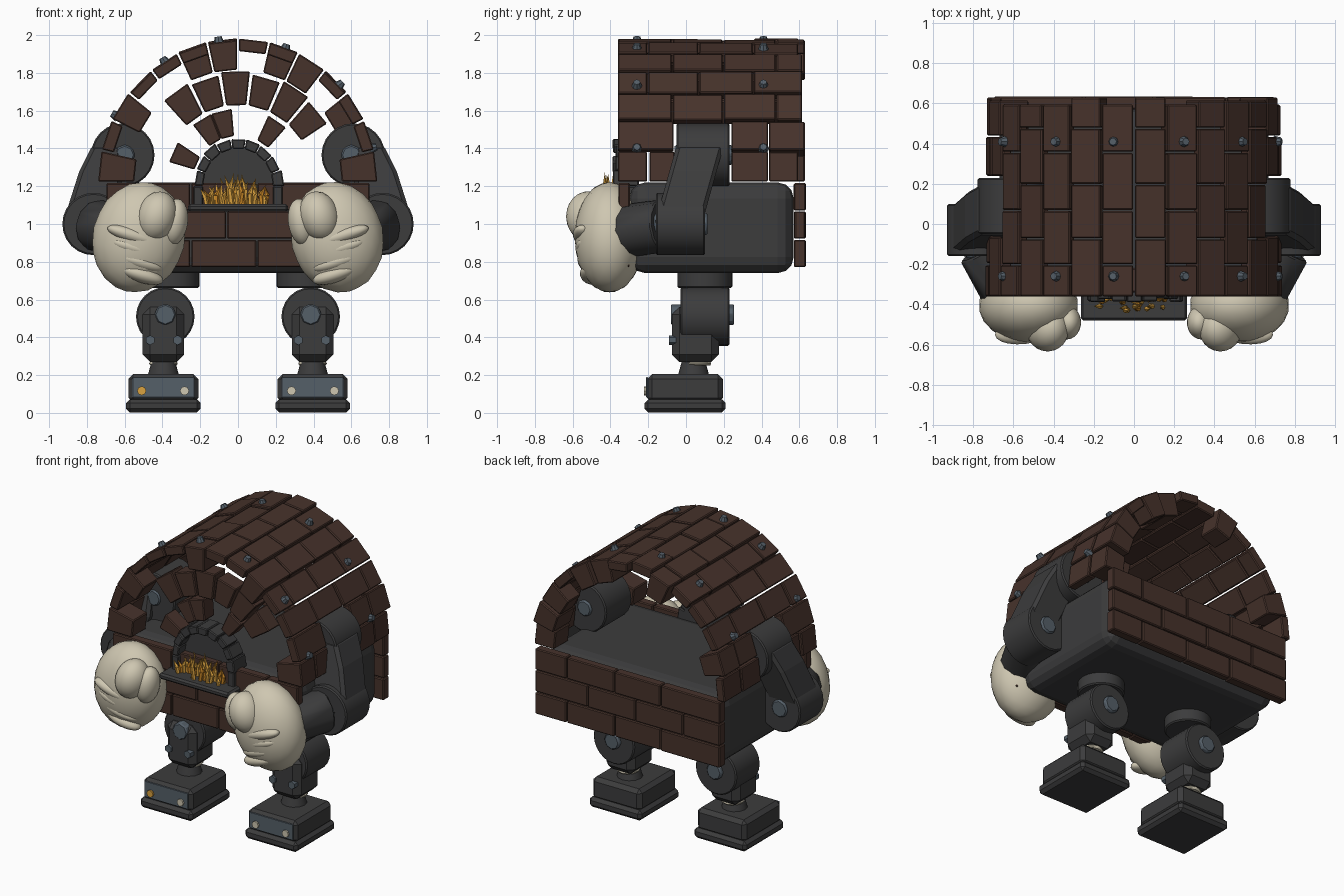
import bpy, bmesh, random
from math import sin, cos, pi, radians
from mathutils import Vector, Matrix

random.seed(4)
if "Cube" in bpy.data.objects:
    bpy.data.objects.remove(bpy.data.objects["Cube"], do_unlink=True)


def material(name, rgb):
    m = bpy.data.materials.new(name)
    m.use_nodes = True
    m.diffuse_color = (*rgb, 1)
    m.node_tree.nodes["Principled BSDF"].inputs["Base Color"].default_value = (*rgb, 1)
    return m


BRICK = material("brown brick", (0.062, 0.032, 0.024))
IRON = material("dark iron", (0.045, 0.045, 0.046))
STEEL = material("blue grey steel", (0.09, 0.115, 0.14))
CREAM = material("cream", (0.62, 0.57, 0.44))
GOLD = material("gold flame", (0.70, 0.36, 0.05))
ORANGE = material("orange flame", (0.58, 0.24, 0.02))
ROOF_Z = 1.22


def finish(name, bm, mat, bevel=0, segments=1, smooth=False):
    bmesh.ops.recalc_face_normals(bm, faces=bm.faces)
    me = bpy.data.meshes.new(name)
    bm.to_mesh(me)
    bm.free()
    ob = bpy.data.objects.new(name, me)
    bpy.context.collection.objects.link(ob)
    me.materials.append(mat)
    if bevel:
        mod = ob.modifiers.new("bevel", "BEVEL")
        mod.width, mod.segments = bevel, segments
    if smooth:
        bpy.ops.object.select_all(action="DESELECT")
        bpy.context.view_layer.objects.active = ob
        ob.select_set(True)
        bpy.ops.object.shade_smooth_by_angle(angle=radians(35))
    return ob


def add_box(bm, lo, hi):
    lo, hi = Vector(lo), Vector(hi)
    bmesh.ops.create_cube(bm, size=1, matrix=Matrix.Translation((lo + hi) / 2)
                          @ Matrix.Diagonal((*(hi - lo), 1)))


def box(name, centre, size, mat, bevel=0, segments=1):
    bm = bmesh.new()
    c, h = Vector(centre), Vector(size) / 2
    add_box(bm, c - h, c + h)
    return finish(name, bm, mat, bevel, segments)


def add_rod(bm, a, b, r1, r2, sides):
    a, b = Vector(a), Vector(b)
    rot = (b - a).to_track_quat("Z", "Y").to_matrix().to_4x4()
    bmesh.ops.create_cone(bm, cap_ends=True, segments=sides, radius1=r1, radius2=r2,
                          depth=(b - a).length, matrix=Matrix.Translation((a + b) / 2) @ rot)


def rod(name, a, b, r, mat, r2=None, sides=24, bevel=0.008):
    bm = bmesh.new()
    add_rod(bm, a, b, r, r if r2 is None else r2, sides)
    return finish(name, bm, mat, bevel, 1, True)


def ball(name, centre, radii, mat, tilt=0, turn=0):
    bm = bmesh.new()
    mtx = (Matrix.Translation(centre) @ Matrix.Rotation(turn, 4, "Z")
           @ Matrix.Rotation(tilt, 4, "Y") @ Matrix.Diagonal((*radii, 1)))
    bmesh.ops.create_icosphere(bm, subdivisions=3, radius=1, matrix=mtx)
    return finish(name, bm, mat, smooth=True)


def prism(bm, pts, y0, y1, shear=0, z0=0):
    """Extrude an x-z outline along y, leaning it by height."""
    rings = [[bm.verts.new((x, y + (z - z0) * shear, z)) for x, z in pts] for y in (y0, y1)]
    for ring in rings:
        bm.faces.new(ring)
    for i in range(len(pts)):
        j = (i + 1) % len(pts)
        bm.faces.new((rings[0][i], rings[0][j], rings[1][j], rings[1][i]))


def arch_brick(bm, a0, a1, r0, r1, y0, y1, cz=ROOF_Z, zs=1.03):
    a0, a1 = radians(a0), radians(a1)
    pts = [(r * cos(a), cz + zs * r * sin(a)) for r, a in ((r0, a0), (r1, a0), (r1, a1), (r0, a1))]
    prism(bm, pts, y0, y1)


# Barrel roof of staggered bricks, notched for the shoulders
bm = bmesh.new()
courses, gap = 14, 0.006
step = 180 / courses
for k in range(courses):
    low = k < 2 or k >= courses - 2
    front, back = -0.36, random.choice((0.6, 0.62, 0.635))
    if low:
        cuts = [(front, -0.06), (0.24, 0.44), (0.44, back)]
    else:
        edges = [front] + [y for y in ((-0.2, 0.07, 0.36) if k % 2 else (-0.07, 0.2, 0.48))] + [back]
        cuts = list(zip(edges, edges[1:]))
    for i, (y0, y1) in enumerate(cuts):
        inner = 0.675
        if i in (0, len(cuts) - 1) and random.random() < 0.3:
            inner = 0.58
        if k in (0, courses - 1) and i == 0:
            inner, y1 = 0.55, -0.2
            arch_brick(bm, k * step + 0.4, (k + 1) * step - 0.4, 0.675, 0.735, y1 + gap, -0.06)
        outer = 0.735 + random.uniform(-0.006, 0.006)
        arch_brick(bm, k * step + 0.4, (k + 1) * step - 0.4, inner, outer, y0, y1 - gap)
finish("brick_roof", bm, BRICK, 0.006)

# Broken arch of bricks around the hearth
bm = bmesh.new()
for k in range(6):
    a = 32 + k * 17
    arch_brick(bm, a + 0.7, a + 16, 0.4, 0.56 + 0.015 * (k % 2), -0.34, -0.22)
for a in (48, 95, 112, 147):
    arch_brick(bm, a, a + 17, 0.24, 0.38, -0.33, -0.22)
finish("hearth_arch_bricks", bm, BRICK, 0.006)

# Roof rivets
bm = bmesh.new()
for a in (14, 43, 70, 98, 122, 152):
    d = Vector((cos(radians(a)), 0, sin(radians(a)) * 1.03))
    for y in (-0.26, 0.41):
        base = Vector((0, y, ROOF_Z))
        add_rod(bm, base + d * 0.72, base + d * 0.757, 0.03, 0.018, 8)
finish("roof_rivets", bm, STEEL)

# Front and back brick walls
for name, y0, y1 in (("front_wall", -0.36, -0.295), ("back_wall", 0.57, 0.635)):
    bm = bmesh.new()
    for row in range(3):
        z = 0.772 + row * 0.15
        inner = (-0.42, -0.06, 0.3) if row % 2 else (-0.25, 0.1, 0.46)
        edges = [-0.7, *inner, 0.7]
        for x0, x1 in zip(edges, edges[1:]):
            out = random.uniform(0, 0.008)
            add_box(bm, (x0 + gap / 2, y0 + out, z), (x1 - gap / 2, y1 - out, z + 0.144))
    finish(name, bm, BRICK, 0.006)

# Iron body
box("body", (0, 0.135, 0.98), (1.34, 0.87, 0.48), IRON, 0.085, 3)

# Hearth hood, its back, tray and fire
bm = bmesh.new()
for k in range(9):
    arch_brick(bm, k * 20, k * 20 + 19, 0.185, random.uniform(0.225, 0.245),
               -0.38 + random.uniform(-0.01, 0.01), -0.25, 1.2, 1.08)
for s in (-1, 1):
    add_box(bm, (s * 0.21 - 0.025, -0.38, 1.08), (s * 0.21 + 0.025, -0.25, 1.2))
finish("hearth_hood", bm, IRON, 0.006)
bm = bmesh.new()
arc = [(0.2 * cos(i * pi / 10), 1.2 + 0.215 * sin(i * pi / 10)) for i in range(11)]
prism(bm, arc + [(-0.2, 1.08), (0.2, 1.08)], -0.31, -0.25)
finish("hearth_back", bm, IRON)
box("hearth_tray", (0, -0.41, 1.085), (0.53, 0.14, 0.04), IRON, 0.012)
for name, mat, count in (("gold_flames", GOLD, 22), ("orange_flames", ORANGE, 14)):
    bm = bmesh.new()
    for i in range(count):
        x = -0.165 + 0.33 * (i + random.random() * 0.6) / count
        y = random.uniform(-0.43, -0.34)
        h = (0.2 - 0.65 * abs(x)) * random.uniform(0.5, 1)
        mid = Vector((x + random.uniform(-0.015, 0.015), y, 1.1 + h * 0.5))
        add_rod(bm, (x, y, 1.09), mid, 0.012, 0.014, 5)
        add_rod(bm, mid, mid + Vector((random.uniform(-0.03, 0.03), 0, h * 0.5)), 0.014, 0, 5)
    finish(name, bm, mat)

for s, side in ((-1, "right"), (1, "left")):
    # Arm: shoulder drum, upper arm, elbow drum, forearm
    rod(side + "_shoulder", (s * 0.61, -0.05, 1.365), (s * 0.61, 0.23, 1.365), 0.168, IRON)
    rod(side + "_shoulder_axle", (s * 0.6, -0.06, 1.365), (s * 0.6, 0.245, 1.365), 0.055, STEEL, sides=8)
    bm = bmesh.new()
    outline = [(0.62, 1.42), (0.77, 1.42), (0.84, 1.28), (0.91, 1.06), (0.8, 0.94), (0.69, 1.02), (0.61, 1.24)]
    prism(bm, [(s * x, z) for x, z in outline], -0.11, 0.14, 0.28, 1.2)
    finish(side + "_upper_arm", bm, IRON, 0.02)
    rod(side + "_elbow", (s * 0.765, -0.16, 1.0), (s * 0.765, 0.1, 1.0), 0.165, IRON)
    rod(side + "_elbow_axle", (s * 0.78, -0.17, 1.0), (s * 0.78, 0.115, 1.0), 0.06, STEEL, sides=8)
    rod(side + "_forearm", (s * 0.74, -0.12, 0.99), (s * 0.62, -0.34, 0.96), 0.14, IRON, sides=12)

    # Fist with a thumb and curled fingers
    ball(side + "_palm", (s * 0.525, -0.405, 0.93), (0.245, 0.185, 0.295), CREAM, -s * 0.22)
    ball(side + "_thumb", (s * 0.43, -0.52, 1.04), (0.105, 0.115, 0.135), CREAM, -s * 0.3)
    ball(side + "_thumb_tip", (s * 0.335, -0.49, 1.01), (0.07, 0.085, 0.125), CREAM, -s * 0.15)
    for i in range(4):
        ball(f"{side}_finger_{i + 1}", (s * (0.545 - 0.012 * i), -0.535 + 0.012 * i, 0.935 - 0.068 * i),
             (0.155 - 0.012 * i, 0.062, 0.042), CREAM, -s * 0.3, -s * 0.12)

    # Leg: hip, knee drum, shin, ankle
    rod(side + "_hip", (s * 0.35, 0.1, 0.66), (s * 0.35, 0.1, 0.77), 0.145, IRON)
    rod(side + "_knee", (s * 0.385, -0.03, 0.51), (s * 0.385, 0.23, 0.51), 0.155, IRON)
    rod(side + "_knee_axle", (s * 0.385, -0.08, 0.52), (s * 0.385, 0.255, 0.52), 0.058, STEEL, sides=8)
    box(side + "_shin", (s * 0.395, 0.05, 0.415), (0.22, 0.25, 0.29), IRON, 0.04)
    rod(side + "_ankle", (s * 0.395, 0.04, 0.19), (s * 0.395, 0.04, 0.3), 0.085, IRON, 0.055, 12)
    rod(side + "_ankle_ring", (s * 0.395, 0.06, 0.25), (s * 0.395, 0.06, 0.272), 0.075, CREAM, sides=12)
    for n, x in (("outer", 0.465), ("inner", 0.32)):
        rod(f"{side}_{n}_shin_bolt", (s * x, -0.09, 0.385), (s * x, -0.05, 0.385), 0.026, STEEL, sides=6, bevel=0)

    # Foot with a steel toe plate and two lamps
    box(side + "_sole", (s * 0.395, -0.005, 0.037), (0.395, 0.43, 0.07), IRON, 0.02)
    box(side + "_foot", (s * 0.395, -0.005, 0.13), (0.37, 0.4, 0.15), IRON, 0.025)
    box(side + "_toe_plate", (s * 0.395, -0.206, 0.135), (0.33, 0.009, 0.11), STEEL, 0.003)
    for n, x in (("outer", 0.51), ("inner", 0.283)):
        mat = GOLD if s < 0 and n == "outer" else CREAM
        rod(f"{side}_{n}_foot_lamp", (s * x, -0.222, 0.117), (s * x, -0.2, 0.117), 0.024, mat, sides=8, bevel=0)
